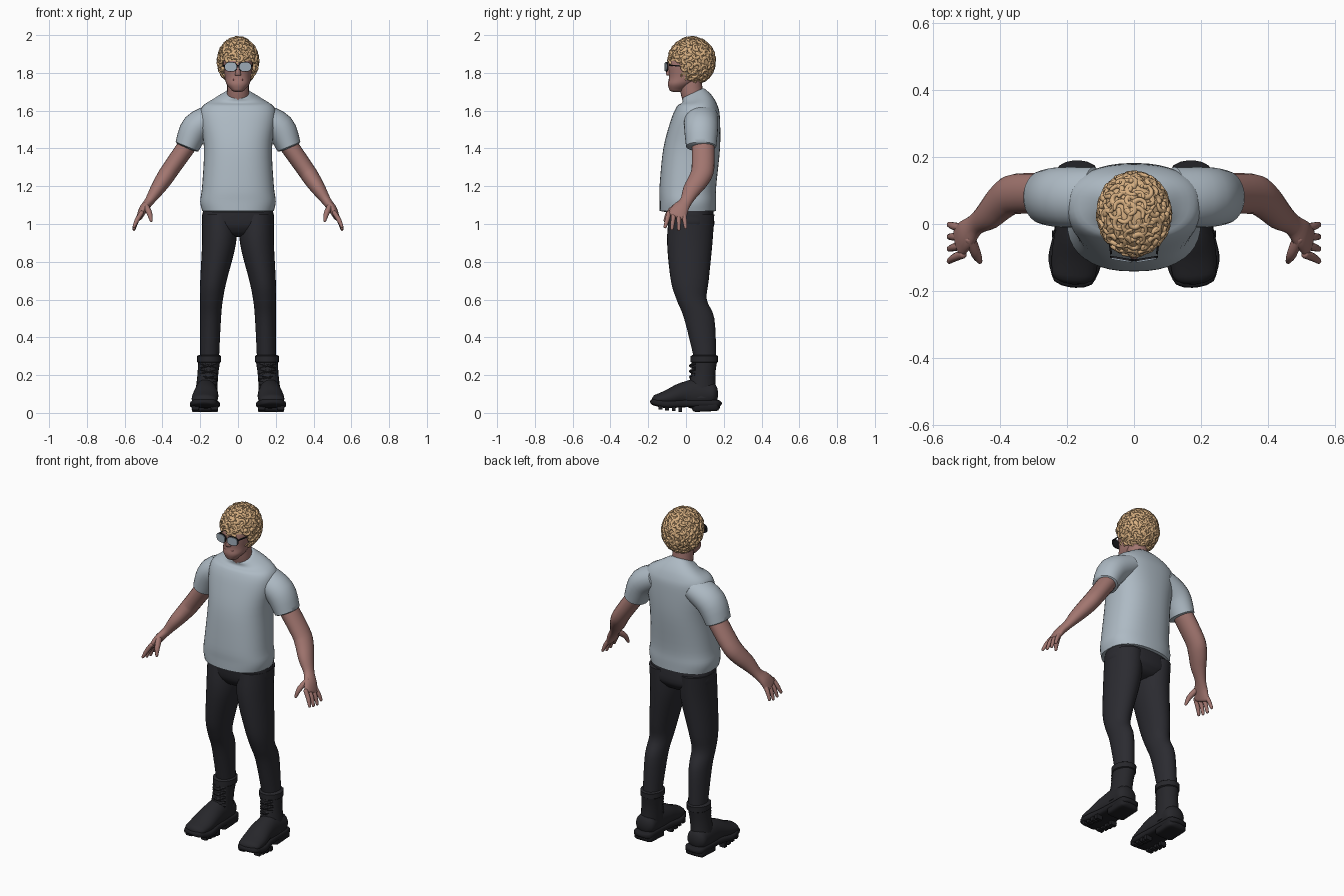
import bpy, bmesh, math, random
from mathutils import Vector

random.seed(4)
if "Cube" in bpy.data.objects:
    bpy.data.objects.remove(bpy.data.objects["Cube"], do_unlink=True)

AXIS_X, AXIS_Y, AXIS_Z = Vector((1, 0, 0)), Vector((0, 1, 0)), Vector((0, 0, 1))


def material(name, red, green, blue):
    mat = bpy.data.materials.new(name)
    mat.use_nodes = True
    mat.diffuse_color = (red, green, blue, 1)
    mat.node_tree.nodes["Principled BSDF"].inputs["Base Color"].default_value = (red, green, blue, 1)
    return mat


skin = material("skin", .36, .18, .16)
lip = material("lips", .27, .1, .1)
blond = material("blond hair", .68, .43, .22)
cotton = material("pale blue cotton", .42, .49, .55)
denim = material("charcoal denim", .024, .024, .03)
leather = material("black leather", .02, .02, .024)
rubber = material("black rubber", .014, .014, .017)
glass = material("grey lens", .36, .43, .5)


def spline(stations, steps=4):
    """Smooth curve through stations of x, y, z, width, depth."""
    rows = [Vector(station) for station in stations]
    result = []
    for i, (start, end) in enumerate(zip(rows, rows[1:])):
        leave = (end - rows[max(i - 1, 0)]) / 2
        arrive = (rows[min(i + 2, len(rows) - 1)] - start) / 2
        gap = end - start
        for k in range(steps):
            t = k / steps
            result.append(start + leave * t + (gap * 3 - leave * 2 - arrive) * t ** 2
                          + (leave + arrive - gap * 2) * t ** 3)
    return result + [rows[-1]]


def superellipse(angle, power):
    cos, sin = math.cos(angle), math.sin(angle)
    return (math.copysign(abs(cos) ** (2 / power), cos),
            math.copysign(abs(sin) ** (2 / power), sin))


def add_loft(bm, stations, sides=20, ref=AXIS_Y, flat=False, power=2, dome=0, lean=None):
    """Loft cross-sections along a spline; flat keeps them level, dome rounds both ends."""
    rows = spline(stations)
    centres = [Vector(row[:3]) for row in rows]
    sections = []
    for i, row in enumerate(rows):
        ahead = centres[min(i + 1, len(rows) - 1)] - centres[max(i - 1, 0)]
        if flat:
            ahead = AXIS_Z * math.copysign(1, ahead.z)
        sections.append((centres[i], ahead.normalized(), row[3], row[4]))

    def rounded(section, sign):
        centre, ahead, width, depth = section
        for angle in (.5, 1, 1.4):
            shrink = math.cos(angle)
            yield centre + ahead * sign * dome * math.sin(angle), ahead, width * shrink, depth * shrink

    if dome:
        sections = [*reversed(list(rounded(sections[0], -1))), *sections, *rounded(sections[-1], 1)]
    rings = []
    for centre, ahead, width, depth in sections:
        up = (ref - ahead * ref.dot(ahead)).normalized()
        side = ahead.cross(up)
        ring = []
        for k in range(sides):
            a, b = superellipse(math.tau * k / sides, power)
            offset = side * a * width + up * b * depth
            if lean:
                offset.z += lean(centre.z) * offset.y
            ring.append(bm.verts.new(centre + offset))
        rings.append(ring)
    for low, high in zip(rings, rings[1:]):
        for k in range(sides):
            bm.faces.new((low[k - 1], low[k], high[k], high[k - 1]))
    bm.faces.new(rings[0])
    bm.faces.new(rings[-1])


def finish(name, bm, mat, mirror=False):
    bmesh.ops.recalc_face_normals(bm, faces=bm.faces[:])
    mesh = bpy.data.meshes.new(name)
    bm.to_mesh(mesh)
    bm.free()
    mesh.shade_smooth()
    mesh.set_sharp_from_angle(angle=math.radians(50))
    mesh.materials.append(mat)
    part = bpy.data.objects.new(name, mesh)
    bpy.context.collection.objects.link(part)
    if mirror:
        part.modifiers.new("Mirror", "MIRROR").use_mirror_merge = False


def loft(name, mat, stations, mirror=False, **options):
    bm = bmesh.new()
    add_loft(bm, stations, **options)
    finish(name, bm, mat, mirror)


# Shirt, with a collar that drops towards the front
loft("shirt_body", cotton, [
    (0, .01, 1.07, .19, .15), (0, .01, 1.12, .2, .15), (0, .01, 1.2, .19, .15),
    (0, .03, 1.4, .18, .15), (0, .05, 1.55, .2, .13), (0, .06, 1.62, .19, .11),
    (0, .06, 1.66, .13, .08), (0, .04, 1.69, .07, .06)],
    flat=True, sides=40, power=2.4, dome=.01, lean=lambda z: max(0, z - 1.63) * 7)
loft("shirt_sleeve", cotton, [
    (.12, .08, 1.57, .07, .09), (.22, .08, 1.51, .08, .09), (.27, .08, 1.41, .065, .08)],
    mirror=True, sides=28, dome=.01)

# Trousers
loft("trouser_hips", denim, [
    (0, .02, 1.1, .18, .12), (0, .03, 1, .19, .12), (0, .03, .96, .14, .1)],
    flat=True, sides=32, power=2.4, dome=.03)
loft("trouser_leg", denim, [
    (.1, .03, 1.05, .09, .12), (.1, .02, .9, .09, .12), (.13, .02, .7, .07, .1),
    (.14, .03, .6, .06, .08), (.145, .07, .5, .055, .08), (.15, .1, .3, .05, .06)],
    mirror=True, flat=True, sides=28)

# Boots
loft("boot_shaft", leather, [
    (.15, .1, .3, .06, .07), (.16, .09, .2, .055, .065), (.17, .08, .08, .06, .08)],
    mirror=True, flat=True, dome=.01)
loft("boot_cuff", leather, [(.153, .097, .27, .064, .072), (.153, .097, .3, .064, .072)],
     mirror=True, flat=True, dome=.012)
loft("boot_foot", leather, [
    (.17, .14, .1, .06, .06), (.17, .05, .1, .06, .08), (.17, -.02, .1, .065, .06),
    (.175, -.09, .08, .07, .045), (.18, -.15, .07, .065, .03)],
    mirror=True, ref=AXIS_Z, dome=.03)
loft("boot_sole", rubber, [
    (.17, .16, .05, .06, .02), (.17, 0, .05, .065, .02),
    (.175, -.1, .045, .08, .02), (.18, -.16, .055, .065, .018)],
    mirror=True, ref=AXIS_Z, power=4, dome=.03)
loft("boot_heel", rubber, [(.17, .16, .035, .06, .025), (.17, .05, .03, .06, .025)],
     mirror=True, ref=AXIS_Z, power=5, dome=.02)

# Sole lugs and laces
lugs, laces = bmesh.new(), bmesh.new()
for i in range(4):
    for side in (-1, 1):
        y, z = -.02 - i * .035, .02 + i * .004
        x = .175 + side * .05
        add_loft(lugs, [(x, y, z, .02, .015), (x, y - .02, z, .02, .015)],
                 sides=8, ref=AXIS_Z, power=8)
        z = .16 + i * .03
        slope = side * .04
        add_loft(laces, [(.157 - slope, .05, z - .01, .006, .006), (.157, .022, z, .007, .007),
                         (.157 + slope, .05, z + .01, .006, .006)], sides=6, ref=AXIS_Z)
finish("sole_lugs", lugs, rubber, True)
finish("boot_laces", laces, leather, True)

# Arms and hands
loft("arm", skin, [
    (.23, .09, 1.47, .05, .06), (.35, .09, 1.3, .047, .06), (.39, .07, 1.24, .045, .056),
    (.43, .03, 1.18, .037, .047), (.47, 0, 1.12, .025, .033), (.5, -.03, 1.08, .023, .045),
    (.52, -.05, 1.04, .017, .052)], mirror=True, dome=.01)
hand = bmesh.new()
for i in range(4):
    base, end = i * .026 - .09, i * .036 - .11
    tip = .97 + abs(i - 1.7) * .01
    add_loft(hand, [(.51, base, 1.06, .012, .013), (.535, (base + end) / 2, 1.02, .012, .012),
                    (.55, end, tip, .008, .009)], sides=10, dome=.01)
add_loft(hand, [(.49, -.04, 1.1, .015, .02), (.47, -.09, 1.06, .015, .015),
                (.46, -.11, 1.02, .008, .009)], sides=10, dome=.01)
finish("fingers", hand, skin, True)

# Head
loft("neck", skin, [(0, .05, 1.63, .06, .06), (0, .03, 1.7, .058, .06), (0, .02, 1.8, .055, .06)], flat=True)
loft("head", skin, [
    (0, -.05, 1.71, .035, .038), (0, -.03, 1.74, .06, .066), (0, 0, 1.78, .07, .09),
    (0, .01, 1.86, .078, .1), (0, .03, 1.94, .05, .07)],
    flat=True, sides=28, power=2.2, dome=.012)
loft("nose", skin, [(0, -.09, 1.79, .017, .014), (0, -.092, 1.805, .013, .014), (0, -.09, 1.85, .008, .008)],
     flat=True, dome=.005)
for part, z in (("upper_lip", 1.763), ("lower_lip", 1.753)):
    loft(part, lip, [(-.01, -.085, z, .006, .006), (.01, -.085, z, .006, .006)], dome=.02)

# Glasses
for part, mat, y, grow in (("glasses_rim", rubber, -.1, .003), ("glasses_lens", glass, -.104, 0)):
    size = (.031 + grow, .023 + grow)
    loft(part, mat, [(.037, y, 1.832, *size), (.038, y - .006, 1.832, *size)],
         mirror=True, ref=AXIS_Z, power=2.6)
loft("glasses_temple", rubber, [(.068, -.09, 1.84, .003, .004), (.085, .03, 1.835, .003, .004)],
     mirror=True, sides=6, ref=AXIS_Z)
loft("glasses_bridge", rubber, [(-.012, -.107, 1.84, .003, .003), (.012, -.107, 1.84, .003, .003)], sides=6)

# Hair cap with loose curls
centre, size = Vector((0, .03, 1.863)), Vector((.103, .12, .122))


def on_face(p):
    brow = p.y < -.02 and p.z < 1.862 and abs(p.x) < .09
    cheek = p.y < 0 and p.z < 1.785
    return brow or cheek or p.z < 1.75


cap = bmesh.new()
bmesh.ops.create_uvsphere(cap, u_segments=32, v_segments=24, radius=1)
for vert in cap.verts:
    vert.co = centre + vert.co * size
bare = [face for face in cap.faces if on_face(face.calc_center_median())]
bmesh.ops.delete(cap, geom=bare, context="FACES")
finish("hair_cap", cap, blond)

curls = bmesh.new()
count = 210
for i in range(count):
    height = 1 - (2 * i + 1) / count
    around = i * math.pi * (3 - math.sqrt(5))
    reach = math.sqrt(1 - height ** 2)
    out = Vector((math.cos(around) * reach, math.sin(around) * reach, height))
    root = centre + out * size
    if on_face(root):
        continue
    across = out.cross(AXIS_X if abs(out.x) < .8 else AXIS_Y).normalized()
    along = out.cross(across)
    start, turn = random.uniform(0, math.tau), random.choice((-1, 1))
    radius, thick = random.uniform(.013, .02), random.uniform(.009, .012)
    path = []
    for k in range(5):
        angle = start + turn * k * .9
        point = root + (across * math.cos(angle) + along * math.sin(angle)) * radius
        point += out * (k * .002 - .004)
        path.append((*point, thick * (1 - k * .12), thick * (1 - k * .12)))
    add_loft(curls, path, sides=8, ref=out, dome=.006)
finish("hair_curls", curls, blond)
